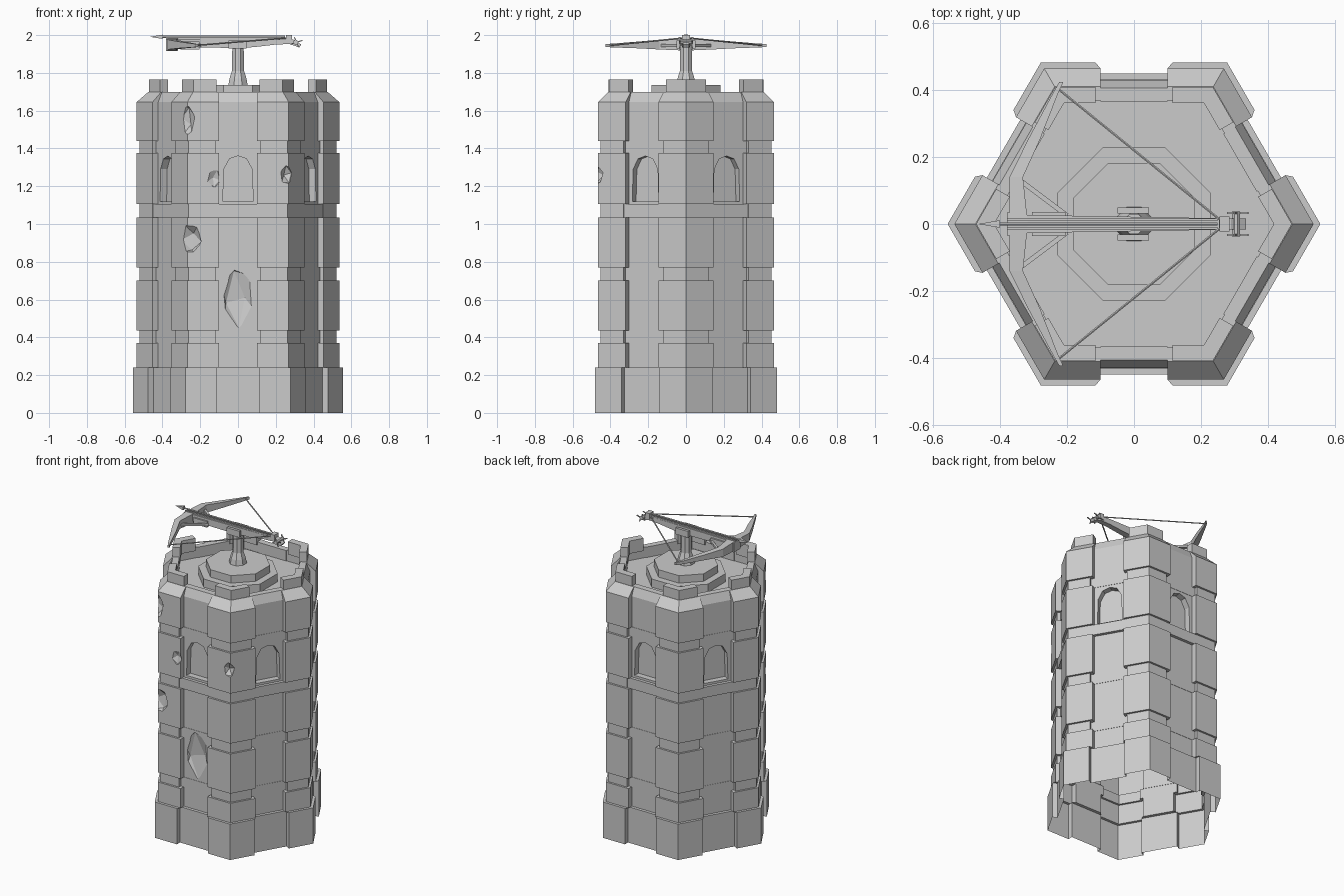
import bpy, bmesh, math
from mathutils import Vector, Matrix

if "Cube" in bpy.data.objects:
    bpy.data.objects.remove(bpy.data.objects["Cube"])
C30 = math.cos(math.pi / 6)


def obj_from(name, bm):
    bmesh.ops.recalc_face_normals(bm, faces=bm.faces)
    me = bpy.data.meshes.new(name)
    bm.to_mesh(me)
    bm.free()
    ob = bpy.data.objects.new(name, me)
    bpy.context.collection.objects.link(ob)
    return ob


def loft(bm, rings):
    vs = [[bm.verts.new(p) for p in r] for r in rings]
    n = len(vs[0])
    for a, b in zip(vs, vs[1:]):
        for i in range(n):
            j = (i + 1) % n
            bm.faces.new((a[i], a[j], b[j], b[i]))
    bm.faces.new(vs[0][::-1])
    bm.faces.new(vs[-1])
    return [v for r in vs for v in r]


def box(bm, x0, x1, y0, y1, z0, z1):
    loft(bm, [[(x0, y0, z), (x1, y0, z), (x1, y1, z), (x0, y1, z)] for z in (z0, z1)])


def rod(bm, a, b, r1, r2=None, n=6):
    a, b = Vector(a), Vector(b)
    q = (b - a).to_track_quat('Z', 'Y')
    ring = lambda c, r: [c + q @ Vector((r * math.cos(t), r * math.sin(t), 0))
                         for t in (math.tau * (i + .5) / n for i in range(n))]
    loft(bm, [ring(a, r1), ring(b, r1 if r2 is None else r2)])


def side(az, apo, s, z):
    """Point on the hexagon side facing az, at sideways offset s."""
    c, d = math.cos(az), math.sin(az)
    return (apo * c - s * d, apo * d + s * c, z)


def cut(ob, cutter):
    m = ob.modifiers.new("cut", 'BOOLEAN')
    m.operation, m.solver, m.object = 'DIFFERENCE', 'EXACT', cutter
    bpy.context.view_layer.objects.active = ob
    bpy.ops.object.modifier_apply(modifier=m.name)


def tower_ring(z, R, c, A):
    pts = []
    for k in range(6):
        a = math.radians(60 * k)
        b, f = a - math.pi / 6, a + math.pi / 6
        pts += [side(b, A, c, z), side(b, R * C30, c, z),
                (R * math.cos(a), R * math.sin(a), z),
                side(f, R * C30, -c, z), side(f, A, -c, z)]
    return pts


# Tower shell: wide and narrow corner stones, skirt, belt, sloped top, sunken deck
wide, narrow = (.537, .10, .43), (.522, .12, .432)
courses = [(0, .24, (.557, .115, .45)), (.24, .37, wide), (.37, .435, narrow),
           (.435, .70, wide), (.70, .77, narrow), (.77, 1.035, wide),
           (1.035, 1.105, (.522, .12, .45)), (1.105, 1.375, wide),
           (1.375, 1.44, narrow), (1.44, 1.645, wide)]
rings = []
for z0, z1, s in courses:
    rings += [tower_ring(z0, *s), tower_ring(z1, *s)]
rings += [tower_ring(1.70, .474, .10, .407), tower_ring(1.70, .427, .10, .366),
          tower_ring(1.63, .427, .10, .366)]
bm = bmesh.new()
loft(bm, rings)
tower = obj_from("tower_walls", bm)

# Corner merlons
bm = bmesh.new()
for k in range(6):
    a = math.radians(60 * k)
    b, f = a - math.pi / 6, a + math.pi / 6
    loft(bm, [[side(b, .409, .115, z), (.472 * math.cos(a), .472 * math.sin(a), z),
               side(f, .409, -.115, z), side(f, .362, -.115, z),
               (.418 * math.cos(a), .418 * math.sin(a), z), side(b, .362, .115, z)]
              for z in (1.68, 1.765)])
merlons = obj_from("merlons", bm)

# Arched window recesses on every side
bm = bmesh.new()
arch = [(-.08, 1.12), (.08, 1.12), (.075, 1.29), (.045, 1.345), (0, 1.36),
        (-.045, 1.345), (-.075, 1.29)]
for k in range(6):
    az = math.radians(30 + 60 * k)
    loft(bm, [[side(az, d, s, z) for s, z in arch] for d in (.39, .5)])
windows = obj_from("window_cutter", bm)

# Battle damage: faceted chips
bm = bmesh.new()
chips = [(-.275, -.47, 1.55, .05, .045, .09), (-.255, -.47, .92, .065, .05, .085),
         (-.125, -.475, 1.24, .04, .03, .055), (.26, -.475, 1.26, .04, .045, .055),
         (.475, -.125, .76, .06, .06, .11), (0, -.45, .61, .098, .05, .18),
         (.27, -.42, 1.775, .05, .03, .03)]
for i, (x, y, z, sx, sy, sz) in enumerate(chips):
    m = (Matrix.Translation((x, y, z)) @ Matrix.Diagonal((sx, sy, sz, 1))
         @ Matrix.Rotation(.6 + i, 4, (1, .5, .3)))
    bmesh.ops.create_icosphere(bm, subdivisions=1, radius=1, matrix=m)
damage = obj_from("damage_cutter", bm)
cut(tower, windows)
cut(tower, damage)
cut(merlons, damage)
for c in (windows, damage):
    bpy.data.objects.remove(c)

# Open underside
bm = bmesh.new()
bm.from_mesh(tower.data)
bmesh.ops.delete(bm, geom=[f for f in bm.faces if all(v.co.z < .001 for v in f.verts)],
                 context='FACES_ONLY')
bm.to_mesh(tower.data)
bm.free()

# Stepped octagonal platform and post
octa = lambda r, z: [(r / math.cos(math.pi / 8) * math.cos(t), r / math.cos(math.pi / 8) * math.sin(t), z)
                     for t in (math.tau * (i + .5) / 8 for i in range(8))]
bm = bmesh.new()
loft(bm, [octa(.228, 1.62), octa(.228, 1.685), octa(.183, 1.685), octa(.183, 1.735)])
obj_from("weapon_platform", bm)
bm = bmesh.new()
loft(bm, [octa(r, z) for r, z in ((.052, 1.73), (.045, 1.77), (.032, 1.81), (.03, 1.945))])
obj_from("post", bm)

# Stock, seen in profile, slightly narrower at the rear
bm = bmesh.new()
prof = [(-.38, 1.96), (-.36, 1.935), (-.2, 1.935), (-.03, 1.932), (.08, 1.936), (.2, 1.95),
        (.27, 1.953), (.325, 1.935), (.335, 1.95), (.29, 1.978), (.1, 1.98), (-.38, 1.98)]
loft(bm, [[(x, s * (.028 - .012 * (x + .38) / .7), z) for x, z in prof] for s in (-1, 1)])
obj_from("stock", bm)

# Front block, side plates and bolt rails
bm = bmesh.new()
for s in (-1, 1):
    box(bm, -.05, .045, s * .04 - .009, s * .04 + .009, 1.93, 1.972)
    box(bm, -.38, .25, s * .013 - .004, s * .013 + .004, 1.975, 1.988)
    box(bm, -.305, -.205, s * .027 - .009, s * .027 + .009, 1.925, 1.965)
box(bm, -.38, -.32, -.035, .035, 1.915, 1.978)
obj_from("stock_fittings", bm)

# Bow limbs with braces
bm = bmesh.new()
limb = [(-.345, 0, .028, 1.95, .032), (-.352, .14, .02, 1.95, .026),
        (-.30, .25, .018, 1.948, .018), (-.235, .39, .008, 1.945, .01), (-.217, .425, .006, 1.945, .008)]
for s in (-1, 1):
    loft(bm, [[(x + i * d, s * y + 0, z + k * h) for i, k in ((-1, -1), (1, -1), (1, 1), (-1, 1))]
              for x, y, d, z, h in limb])
    rod(bm, (-.34, s * .13, 1.945), (-.2, s * .025, 1.945), .01, n=4)
obj_from("bow", bm)

# Drawn string
bm = bmesh.new()
for s in (-1, 1):
    rod(bm, (-.228, s * .405, 1.945), (.258, s * .012, 1.985), .004)
rod(bm, (.258, -.014, 1.985), (.258, .014, 1.985), .004)
obj_from("string", bm)

# Bolt with flattened head
bm = bmesh.new()
rod(bm, (-.41, 0, 1.991), (.25, 0, 1.991), .006)
rod(bm, (-.40, 0, 1.991), (-.462, 0, 1.991), .016, .001, n=4)
obj_from("bolt", bm)

# Catch and winch at the rear
bm = bmesh.new()
box(bm, .255, .285, -.022, .022, 1.96, 2.0)
rod(bm, (.305, -.038, 1.962), (.305, .038, 1.962), .013, n=8)
for s in (-1, 1):
    for t in (.35, .35 + math.pi / 2):
        dx, dz = .033 * math.cos(t), .028 * math.sin(t)
        rod(bm, (.31 - dx, s * .033, 1.962 - dz), (.31 + dx, s * .033, 1.962 + dz), .004, n=4)
obj_from("winch", bm)
